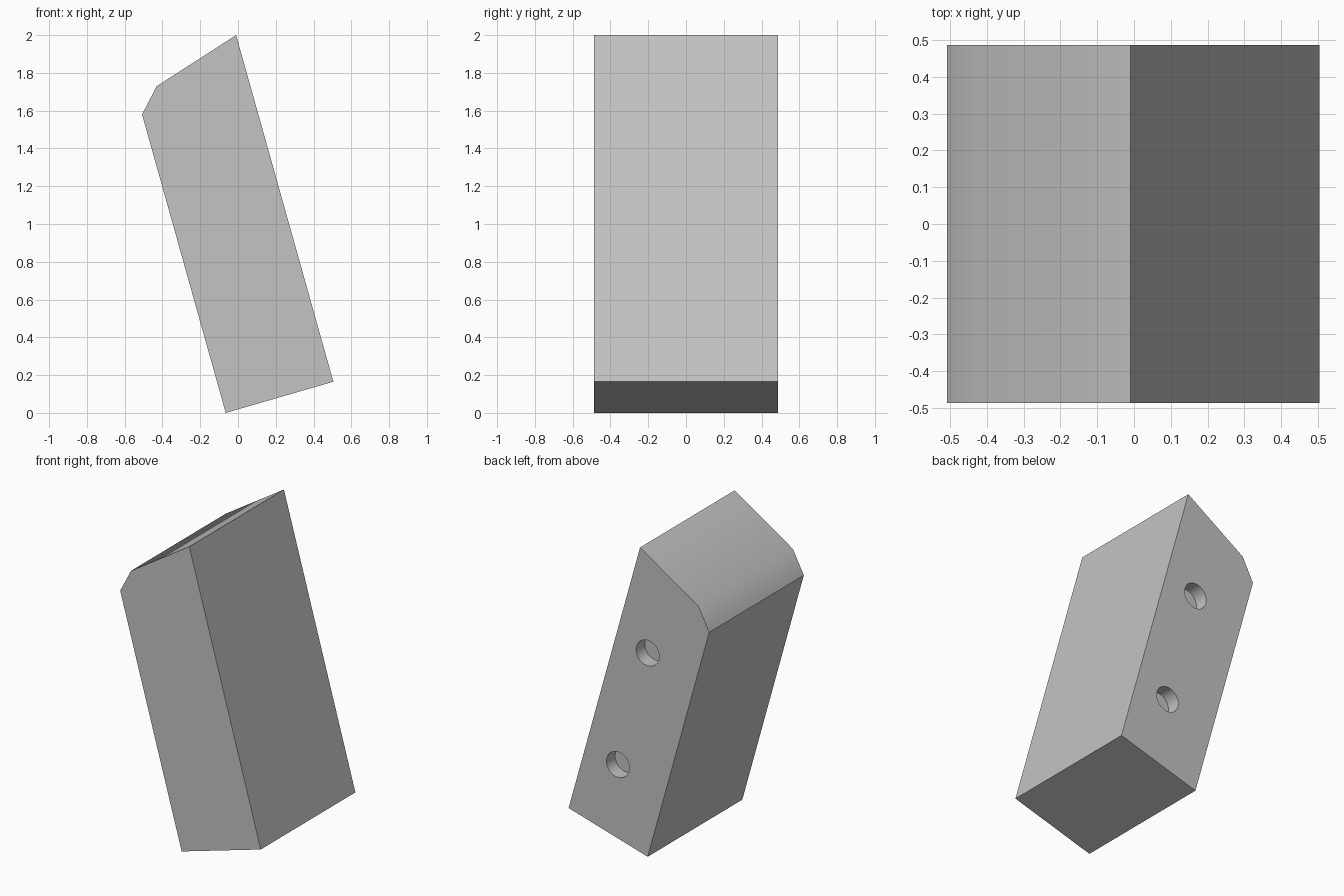
import bpy
import bmesh
import math
from mathutils import Matrix

cube = bpy.data.objects.get("Cube")
if cube:
    bpy.data.objects.remove(cube, do_unlink=True)

HALF_DEPTH = 0.487
HOLE_RADIUS = 0.083
HOLE_DEPTH = 0.09

grey = bpy.data.materials.new("light grey")
grey.use_nodes = True
colour = (0.55, 0.55, 0.55, 1)
grey.diffuse_color = colour
grey.node_tree.nodes["Principled BSDF"].inputs["Base Color"].default_value = colour


def make_object(name, bm):
    bmesh.ops.recalc_face_normals(bm, faces=bm.faces)
    mesh = bpy.data.meshes.new(name)
    bm.to_mesh(mesh)
    bm.free()
    mesh.materials.append(grey)
    obj = bpy.data.objects.new(name, mesh)
    bpy.context.collection.objects.link(obj)
    return obj


# Leaning block: side profile (x, z) extruded from front to back
profile = [(-0.065, 0), (0.505, 0.165), (-0.01, 2), (-0.43, 1.73), (-0.508, 1.58)]
bm = bmesh.new()
front = bm.faces.new([bm.verts.new((x, -HALF_DEPTH, z)) for x, z in profile])
extruded = bmesh.ops.extrude_face_region(bm, geom=[front], use_keep_orig=True)
back_verts = [v for v in extruded["geom"] if isinstance(v, bmesh.types.BMVert)]
bmesh.ops.translate(bm, verts=back_verts, vec=(0, 2 * HALF_DEPTH, 0))
block = make_object("leaning_block", bm)

# Two round blind holes in the back face
bm = bmesh.new()
for x, z in [(-0.065, 1.327), (0.15, 0.543)]:
    place = Matrix.Translation((x, HALF_DEPTH, z)) @ Matrix.Rotation(math.pi / 2, 4, "X")
    bmesh.ops.create_cone(bm, cap_ends=True, segments=48, radius1=HOLE_RADIUS,
                          radius2=HOLE_RADIUS, depth=2 * HOLE_DEPTH, matrix=place)
cutter = make_object("hole_cutter", bm)
cutter.hide_render = True

bpy.ops.object.select_all(action="DESELECT")
block.select_set(True)
bpy.context.view_layer.objects.active = block
cut = block.modifiers.new("holes", "BOOLEAN")
cut.operation = "DIFFERENCE"
cut.solver = "EXACT"
cut.object = cutter
bpy.ops.object.modifier_apply(modifier=cut.name)
bpy.data.objects.remove(cutter, do_unlink=True)

# Soft fold across the top, crisp edges elsewhere
bpy.ops.object.shade_smooth_by_angle(angle=math.radians(35))
